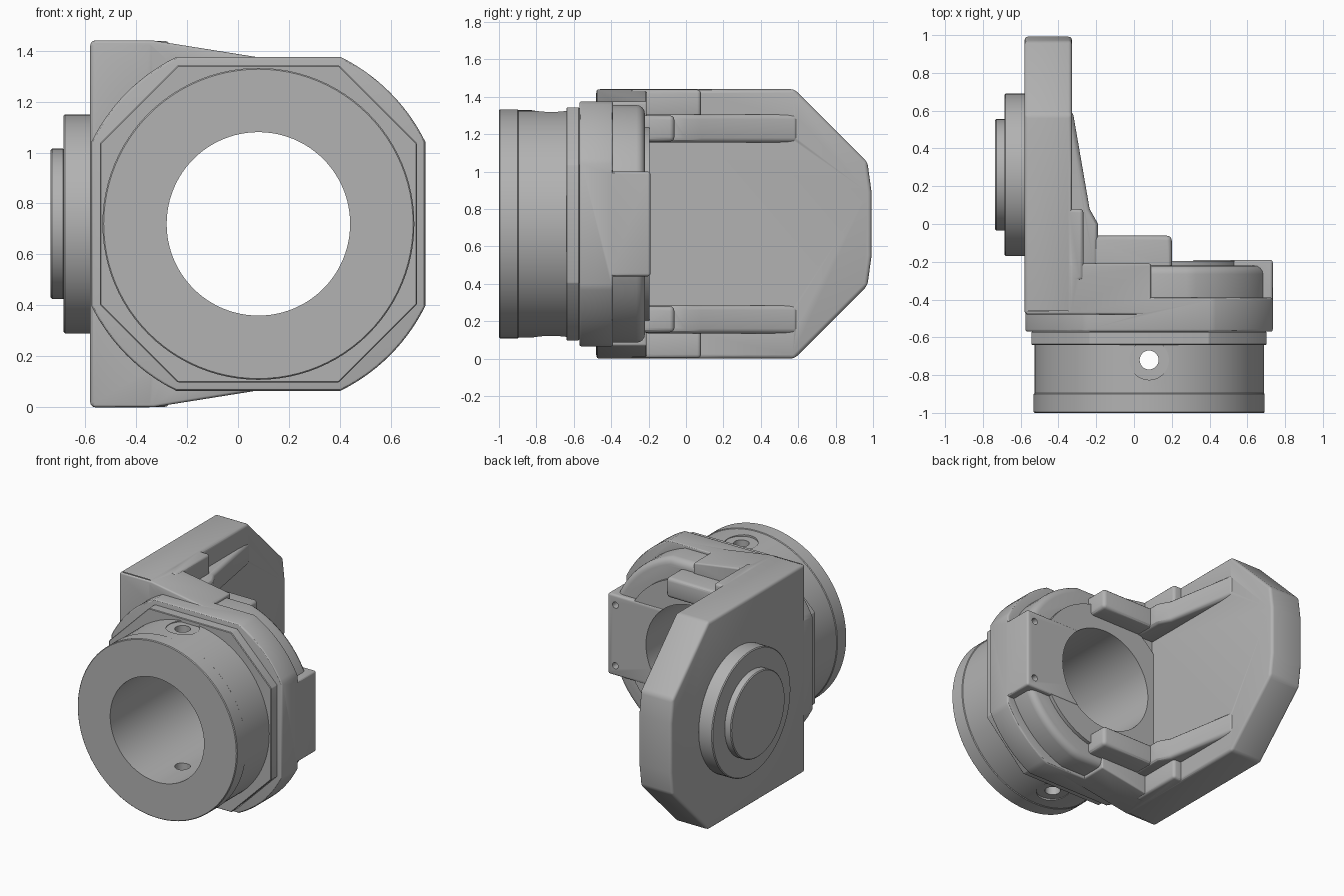
import bpy, bmesh, math

if "Cube" in bpy.data.objects:
    bpy.data.objects.remove(bpy.data.objects["Cube"])

CX, CZ = 0.08, 0.72      # bore axis

grey = bpy.data.materials.new("cast_grey")
grey.use_nodes = True
grey.diffuse_color = (0.45, 0.45, 0.45, 1)
grey.node_tree.nodes["Principled BSDF"].inputs["Base Color"].default_value = (0.45, 0.45, 0.45, 1)


def bake(ob):
    """Turn the modifier result into plain mesh."""
    dg = bpy.context.evaluated_depsgraph_get()
    mesh = bpy.data.meshes.new_from_object(ob.evaluated_get(dg))
    ob.modifiers.clear()
    ob.data = mesh


def prism(name, pts, axis, lo, hi, bevel=0, segments=3):
    """Extrude a 2D outline along an axis."""
    place = {"x": lambda p: (lo, p[0], p[1]),
             "y": lambda p: (p[0], lo, p[1]),
             "z": lambda p: (p[0], p[1], lo)}[axis]
    bm = bmesh.new()
    face = bm.faces.new([bm.verts.new(place(p)) for p in pts])
    new = bmesh.ops.extrude_face_region(bm, geom=[face])["geom"]
    shift = [hi - lo if a == axis else 0 for a in "xyz"]
    bmesh.ops.translate(bm, vec=shift, verts=[v for v in new if isinstance(v, bmesh.types.BMVert)])
    bmesh.ops.recalc_face_normals(bm, faces=bm.faces)
    mesh = bpy.data.meshes.new(name)
    bm.to_mesh(mesh)
    bm.free()
    mesh.materials.append(grey)
    ob = bpy.data.objects.new(name, mesh)
    bpy.context.collection.objects.link(ob)
    if bevel:
        mod = ob.modifiers.new("Bevel", "BEVEL")
        mod.width, mod.segments, mod.limit_method = bevel, segments, "ANGLE"
        bake(ob)
    return ob


def circle(u, v, r, n=96):
    return [(u + r * math.cos(2 * math.pi * i / n), v + r * math.sin(2 * math.pi * i / n))
            for i in range(n)]


def rect(u0, u1, v0, v1):
    return [(u0, v0), (u1, v0), (u1, v1), (u0, v1)]


def clipped_circle(h, r, n):
    """Square of half size h whose corners are cut by a circle of radius r."""
    a = math.acos(h / r)
    step = (math.pi / 2 - 2 * a) / n
    angles = [q * math.pi / 2 + a + i * step for q in range(4) for i in range(n + 1)]
    return [(CX + r * math.cos(t), CZ + r * math.sin(t)) for t in angles]


def boolean(target, tool, operation):
    tool.hide_render = True
    mod = target.modifiers.new("Boolean", "BOOLEAN")
    mod.operation, mod.solver, mod.object = operation, "EXACT", tool
    bake(target)
    bpy.data.objects.remove(tool)


def mirrored(z_pts):
    """Outline reflected across the bore height."""
    return z_pts + [(u, 2 * CZ - z) for u, z in reversed(z_pts)]


# Sleeve, its end ring and the chamfered flange
end_ring = prism("end_ring", circle(CX, CZ, 0.612), "y", -1, -0.895, 0.005, 1)
sleeve = prism("sleeve", circle(CX, CZ, 0.608), "y", -0.895, -0.64)
flange = prism("flange", clipped_circle(0.6225, 0.698, 1), "y", -0.64, -0.57, 0.004, 1)

# Casting: rounded housing, stepped back, wing and side arm
casting = prism("casting", clipped_circle(0.655, 0.73, 14), "y", -0.57, -0.39, 0.012)
parts = [
    prism("back_step", clipped_circle(0.635, 0.665, 12), "y", -0.45, -0.22, 0.045, 4),
    prism("back_face", circle(CX, CZ, 0.53), "y", -0.3, -0.195),
    prism("wing", mirrored([(-0.57, 0.001), (-0.33, 0.001), (0.09, 0.068)]), "y", -0.478, -0.21, 0.01),
    prism("arm", mirrored([(-0.48, 0), (0.58, 0), (0.97, 0.39), (0.992, 0.55)]), "x", -0.58, -0.328, 0.02),
    prism("bolt_pad", rect(0.2, 0.735, 0.44, 1.0), "y", -0.42, -0.19, 0.015),
]
rib = [(-0.4, -0.23), (-0.19, -0.23), (-0.19, 0), (-0.235, 0.08), (-0.325, 0.6), (-0.4, 0.6)]
for s in (-1, 1):
    def z_span(a, b):
        return sorted((CZ + s * a, CZ + s * b))
    parts += [
        prism("lug", rect(-0.35, 0.2, *z_span(0.44, 0.58)), "y", -0.3, -0.062, 0.025),
        prism("rib", rib, "z", *z_span(0.435, 0.585), 0.025),
        prism("shoulder", rect(-0.4, -0.268, *z_span(0.57, 0.718)), "y", -0.3, 0.08, 0.02),
    ]
for part in parts:
    boolean(casting, part, "UNION")

# Main bore through sleeve, flange and casting
for ob in (end_ring, sleeve, flange, casting):
    boolean(ob, prism("bore_cutter", circle(CX, CZ, 0.36), "y", -1.1, 0), "DIFFERENCE")

# Radial holes with flat seats, top and bottom of the sleeve
boolean(sleeve, prism("cross_hole_cutter", circle(CX, -0.72, 0.05, 32), "z", -0.1, 1.6), "DIFFERENCE")
for lo, hi in ((-0.1, 0.125), (1.315, 1.6)):
    boolean(sleeve, prism("seat_cutter", circle(CX, -0.72, 0.105, 48), "z", lo, hi), "DIFFERENCE")

# Bolt holes in the side pad
for z in (CZ - 0.21, CZ + 0.21):
    boolean(casting, prism("bolt_cutter", circle(0.675, z, 0.022, 24), "y", -0.3, -0.1), "DIFFERENCE")

# Stepped boss on the outer face of the arm
mount_disc = prism("mount_disc", circle(0.26, CZ, 0.43), "x", -0.685, -0.575, 0.006, 1)
mount_spigot = prism("mount_spigot", circle(0.26, CZ, 0.295), "x", -0.735, -0.68, 0.006, 1)

# Smooth shading with sharp edges kept
bpy.ops.object.select_all(action="DESELECT")
for ob in (end_ring, sleeve, flange, casting, mount_disc, mount_spigot):
    ob.select_set(True)
bpy.context.view_layer.objects.active = casting
bpy.ops.object.shade_smooth_by_angle(angle=math.radians(30))
